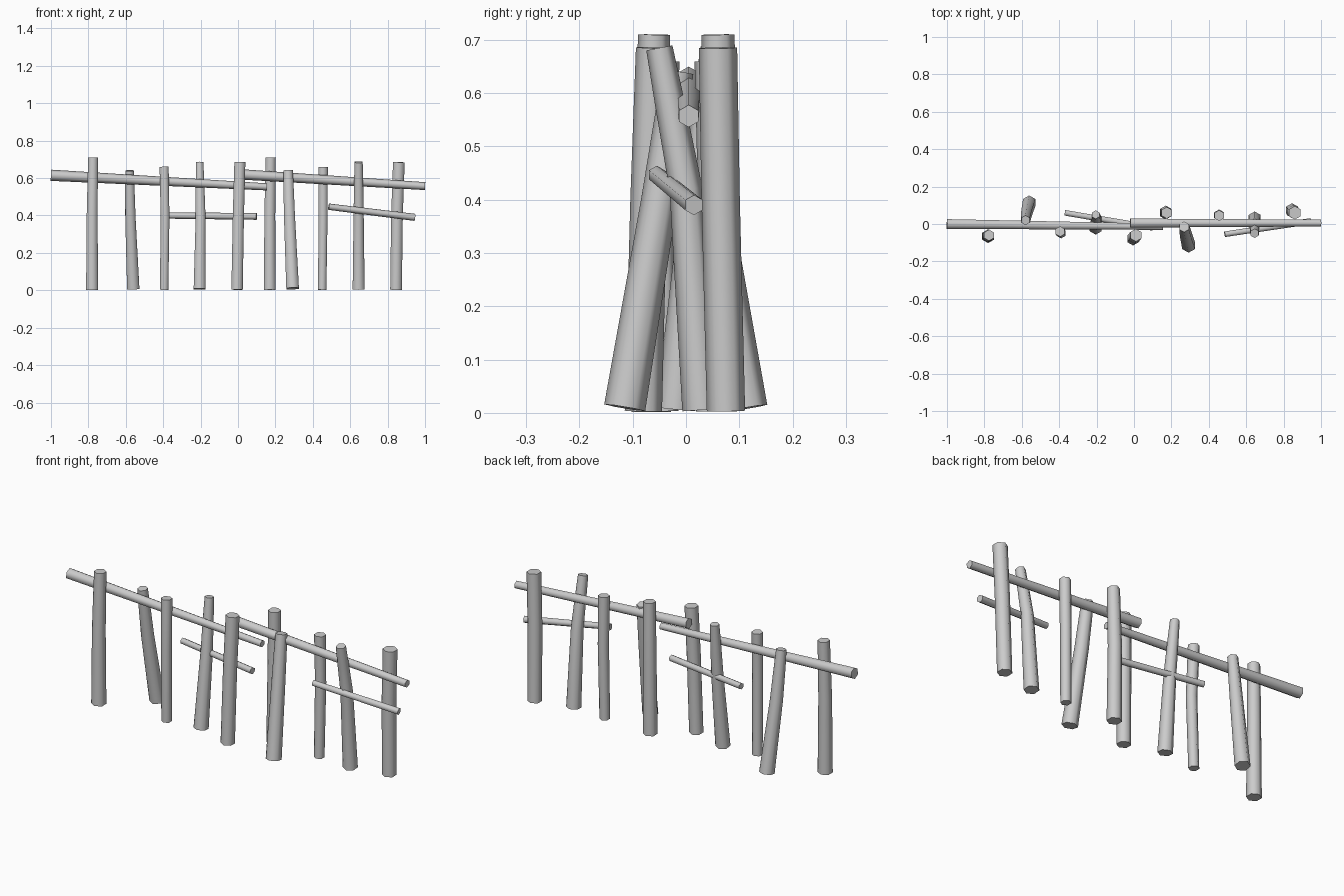
import bpy
import bmesh
from math import radians, sin, cos, tau
from mathutils import Vector

default = bpy.data.objects.get("Cube")
if default:
    bpy.data.objects.remove(default)

SIDES = 6

wood = bpy.data.materials.new("weathered grey wood")
wood.use_nodes = True
grey = (0.6, 0.6, 0.6, 1)
wood.diffuse_color = grey
wood.node_tree.nodes["Principled BSDF"].inputs["Base Color"].default_value = grey


def branch(name, points, radii, up):
    """Sweep a six-sided section along a path, with a corner towards 'up'."""
    path = [Vector(p) for p in points]
    bm = bmesh.new()
    rings = []
    for i, centre in enumerate(path):
        before, after = path[max(i - 1, 0)], path[min(i + 1, len(path) - 1)]
        along = (after - before).normalized()
        side = along.cross(Vector(up)).normalized()
        corner = side.cross(along)
        ring = []
        for k in range(SIDES):
            a = tau * k / SIDES
            ring.append(bm.verts.new(centre + radii[i] * (cos(a) * corner + sin(a) * side)))
        rings.append(ring)
    for low, high in zip(rings, rings[1:]):
        for k in range(SIDES):
            n = (k + 1) % SIDES
            bm.faces.new((low[k], low[n], high[n], high[k]))
    bm.faces.new(rings[0])
    bm.faces.new(rings[-1])
    bmesh.ops.recalc_face_normals(bm, faces=bm.faces)
    mesh = bpy.data.meshes.new(name)
    bm.to_mesh(mesh)
    bm.free()
    mesh.materials.append(wood)
    obj = bpy.data.objects.new(name, mesh)
    bpy.context.collection.objects.link(obj)
    bpy.ops.object.select_all(action='DESELECT')
    obj.select_set(True)
    bpy.context.view_layer.objects.active = obj
    bpy.ops.object.shade_smooth_by_angle(angle=radians(65))
    return obj


def post(number, foot, bend, top, thick, thin):
    """Upright stake through a foot (x, y), a bend and a top (x, y, z)."""
    lean = abs(foot[1] - bend[1]) * 0.12
    start, mid, end = Vector((*foot, 0.002 + lean)), Vector(bend), Vector(top)
    neck = mid.lerp(end, 0.6)
    middle = (thick + thin) / 2
    branch(f"post_{number}", (start, mid, neck, end),
           (thick, middle, (middle + thin) / 2, thin), (0, 1, 0))


def rail(name, start, end, thick, thin):
    """Straight bar, tapering from start to end."""
    a, b = Vector(start), Vector(end)
    branch(name, (a, a.lerp(b, 0.5), b), (thick, (thick + thin) / 2, thin), (0, 0, 1))


# Upright posts, from the model's right to its left
post(1, (-.78, -.065), (-.78, -.065, .4), (-.775, -.06, .71), .037, .03)
post(2, (-.56, .115), (-.575, .055, .38), (-.58, .02, .64), .038, .026)
post(3, (-.395, -.04), (-.39, -.05, .39), (-.395, -.04, .66), .026, .028)
post(4, (-.205, -.02), (-.2, .02, .4), (-.205, .05, .685), .037, .023)
post(5, (-.005, -.08), (.002, -.07, .4), (.01, -.06, .685), .035, .034)
post(6, (.17, .06), (.17, .065, .4), (.175, .06, .71), .036, .031)
post(7, (.292, -.115), (.275, -.05, .4), (.268, -.015, .64), .039, .029)
post(8, (.45, .045), (.455, .05, .4), (.455, .045, .66), .026, .029)
post(9, (.645, .03), (.645, 0, .42), (.645, -.05, .685), .037, .025)
post(10, (.845, .075), (.85, .065, .4), (.86, .06, .685), .036, .036)

# Long top rails, overlapping at the middle
rail("top_rail_right", (-1, 0, .615), (.155, -.015, .553), .03, .019)
rail("top_rail_left", (-.02, .005, .622), (1, .005, .557), .028, .021)

# Short lower rails
rail("lower_rail_right", (-.37, .06, .4), (.1, -.02, .395), .017, .018)
rail("lower_rail_left", (.485, -.055, .447), (.945, .015, .39), .017, .019)
